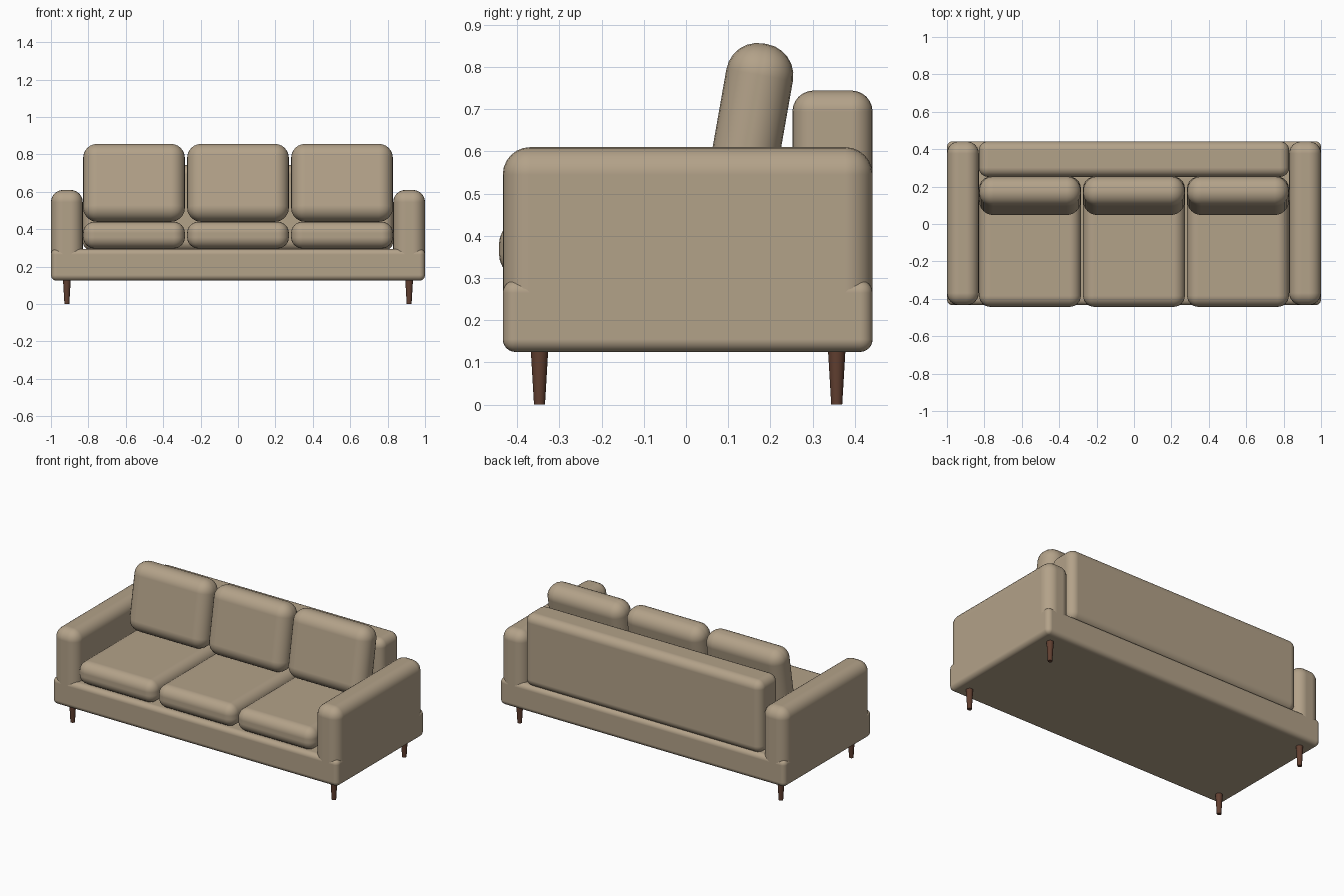
import bpy
from math import radians

if "Cube" in bpy.data.objects:
    bpy.data.objects.remove(bpy.data.objects["Cube"])


def material(name, color):
    m = bpy.data.materials.new(name)
    m.diffuse_color = color
    m.use_nodes = True
    m.node_tree.nodes["Principled BSDF"].inputs["Base Color"].default_value = m.diffuse_color
    return m


fabric = material("tan_fabric", (0.45, 0.36, 0.25, 1))
wood = material("dark_wood", (0.12, 0.05, 0.03, 1))


def soft_box(name, lo, hi, radius, tilt=0):
    """Box between two corners with rounded edges, tilted about x."""
    center = [(a + b) / 2 for a, b in zip(lo, hi)]
    bpy.ops.mesh.primitive_cube_add(size=1, location=center)
    ob = bpy.context.object
    ob.name = name
    ob.scale = [b - a for a, b in zip(lo, hi)]
    bpy.ops.object.transform_apply(location=False, rotation=False, scale=True)
    bev = ob.modifiers.new("rounding", 'BEVEL')
    bev.width = radius
    bev.segments = 6
    bev.harden_normals = True
    bpy.ops.object.shade_smooth()
    ob.rotation_euler.x = radians(tilt)
    ob.data.materials.append(fabric)
    return ob


# Base frame and backrest
soft_box("base", (-1, -0.434, 0.125), (1, 0.442, 0.295), 0.03)
soft_box("backrest", (-0.83, 0.252, 0.285), (0.83, 0.442, 0.744), 0.05)

# Arms
for side, x in (("left", -0.915), ("right", 0.915)):
    soft_box(side + "_arm", (x - 0.085, -0.434, 0.19), (x + 0.085, 0.442, 0.61), 0.065)

# Seat and back cushions
for i in range(3):
    x = (i - 1) * 0.556
    soft_box(f"seat_cushion_{i + 1}", (x - 0.272, -0.443, 0.297), (x + 0.272, 0.252, 0.44), 0.06)
    soft_box(f"back_cushion_{i + 1}", (x - 0.272, 0.071, 0.438), (x + 0.272, 0.231, 0.858), 0.075, -10)

# Tapered legs
for side, x in (("left", -0.915), ("right", 0.915)):
    for end, y in (("front", -0.347), ("back", 0.357)):
        bpy.ops.mesh.primitive_cone_add(vertices=24, radius1=0.013, radius2=0.021,
                                        depth=0.135, location=(x, y, 0.0675))
        leg = bpy.context.object
        leg.name = f"{end}_{side}_leg"
        leg.data.materials.append(wood)
        bpy.ops.object.shade_smooth_by_angle(angle=radians(40))
